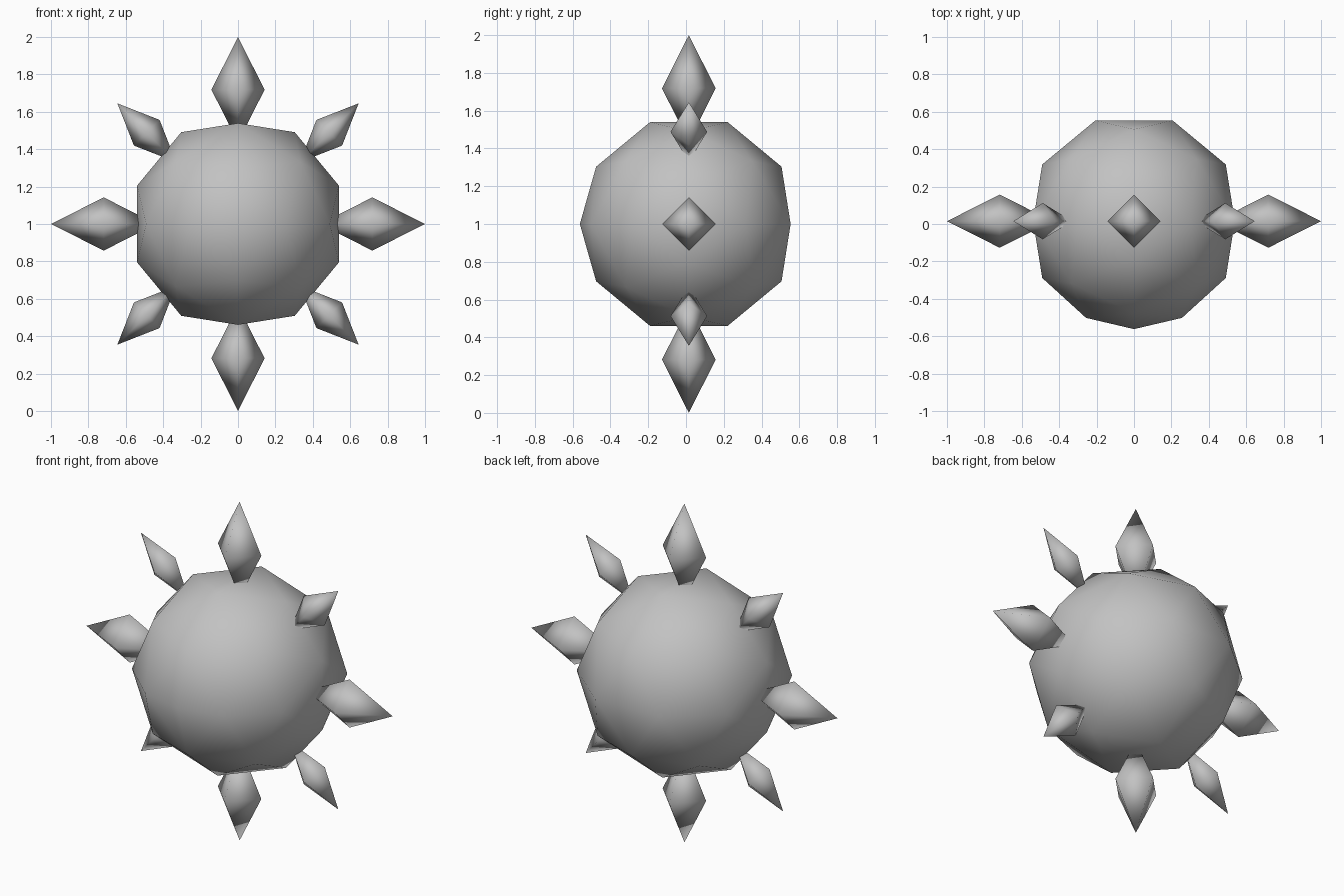
import bpy, bmesh, math
from mathutils import Vector, Matrix

cube = bpy.data.objects.get("Cube")
if cube:
    bpy.data.objects.remove(cube, do_unlink=True)

CENTRE = Vector((0, 0.015, 1))
RADIUS = 0.577
PHI = (1 + math.sqrt(5)) / 2

grey = bpy.data.materials.new("plain_grey")
grey.use_nodes = True
colour = (0.54, 0.54, 0.54, 1)
grey.diffuse_color = colour
grey.node_tree.nodes["Principled BSDF"].inputs["Base Color"].default_value = colour


def hull_object(name, points, matrix):
    """Smooth-shaded convex solid through the given points."""
    bm = bmesh.new()
    for p in points:
        bm.verts.new(p)
    bmesh.ops.convex_hull(bm, input=bm.verts[:])
    bmesh.ops.recalc_face_normals(bm, faces=bm.faces[:])
    for face in bm.faces:
        face.smooth = True
    mesh = bpy.data.meshes.new(name)
    bm.to_mesh(mesh)
    bm.free()
    mesh.materials.append(grey)
    obj = bpy.data.objects.new(name, mesh)
    obj.matrix_world = matrix
    bpy.context.collection.objects.link(obj)


# Body: faceted ball, twenty pentagon corners plus twelve pentagon peaks
signs = (-1, 1)
points = [Vector((a, b, c)) for a in signs for b in signs for c in signs]
for a in signs:
    for b in signs:
        for axis in range(3):
            for u, v in ((1 / PHI, PHI), (PHI, 1)):
                p = Vector((0, 0, 0))
                p[(axis + 1) % 3] = a * u
                p[(axis + 2) % 3] = b * v
                points.append(p)

# Front is rounded off: its two middle corners spread around a centre point
for p in points:
    if p.y < -1.1 and abs(p.z) < 0.01:
        p.x *= 1.3
points.append(Vector((0, -1, 0)))
hull_object("body", [p.normalized() * RADIUS for p in points],
            Matrix.Translation(CENTRE))

# Spikes: eight stretched octahedra around the ball, alternating large and small
for k in range(8):
    width, half, distance = (0.097, 0.222, 0.69) if k % 2 else (0.142, 0.282, 0.718)
    corners = []
    for s in signs:
        corners += [Vector((s * width, 0, 0)), Vector((0, s * width, 0)),
                    Vector((0, 0, s * half))]
    place = (Matrix.Translation(CENTRE) @ Matrix.Rotation(k * math.pi / 4, 4, 'Y')
             @ Matrix.Translation((0, 0, distance)))
    hull_object(f"spike_{k + 1}", corners, place)
